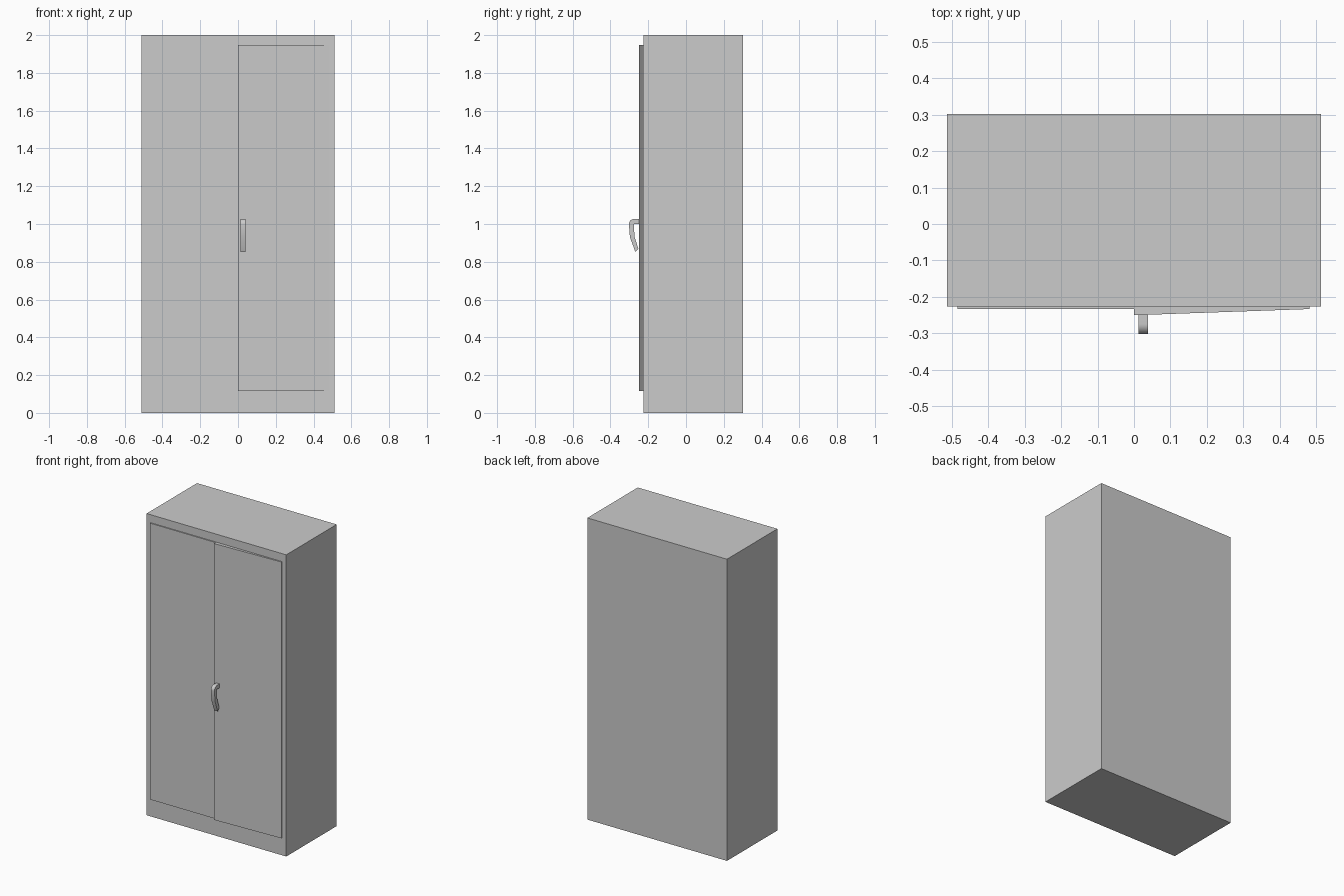
import bpy, bmesh
from math import sin, cos, pi

if "Cube" in bpy.data.objects:
    bpy.data.objects.remove(bpy.data.objects["Cube"])


def prism(name, outline, lo, hi, place):
    """Extrude a closed 2D outline from lo to hi; place(a, b, t) gives the 3D point."""
    bm = bmesh.new()
    ends = [[bm.verts.new(place(a, b, t)) for a, b in outline] for t in (lo, hi)]
    n = len(outline)
    for loop in ends:
        bm.faces.new(loop)
    for i in range(n):
        j = (i + 1) % n
        bm.faces.new((ends[0][i], ends[0][j], ends[1][j], ends[1][i]))
    bmesh.ops.recalc_face_normals(bm, faces=bm.faces)
    mesh = bpy.data.meshes.new(name)
    bm.to_mesh(mesh)
    bm.free()
    obj = bpy.data.objects.new(name, mesh)
    bpy.context.collection.objects.link(obj)
    return obj


def upright(x, y, z):
    return (x, y, z)


def sideways(y, z, x):
    return (x, y, z)


FRONT, BACK = -0.226, 0.302
DOOR_Z = (0.115, 1.947)

# Cabinet body
prism("cabinet_body", [(-0.512, FRONT), (0.512, FRONT), (0.512, BACK), (-0.512, BACK)],
      0, 2, upright)

# Left door shut flat, right door slightly proud at the centre
prism("left_door", [(-0.483, FRONT), (-0.483, -0.233), (0, -0.233), (0, FRONT)],
      *DOOR_Z, upright)
prism("right_door", [(0, FRONT), (0, -0.25), (0.481, -0.233), (0.481, FRONT)],
      *DOOR_Z, upright)

# Handle: side profile with a rounded top bend, bent grip returning to the door
bend = [(-0.274 - 0.028 * sin(a), 0.999 + 0.028 * cos(a))
        for a in (pi / 2 * i / 10 for i in range(11))]
profile = [(-0.247, 1.027)] + bend + [
    (-0.297, 0.93), (-0.268, 0.852), (-0.252, 0.868),
    (-0.273, 0.935), (-0.276, 1.001), (-0.247, 1.001)]
handle = prism("door_handle", profile, 0.013, 0.039, sideways)

bpy.ops.object.select_all(action='DESELECT')
handle.select_set(True)
bpy.context.view_layer.objects.active = handle
bpy.ops.object.shade_smooth_by_angle()
